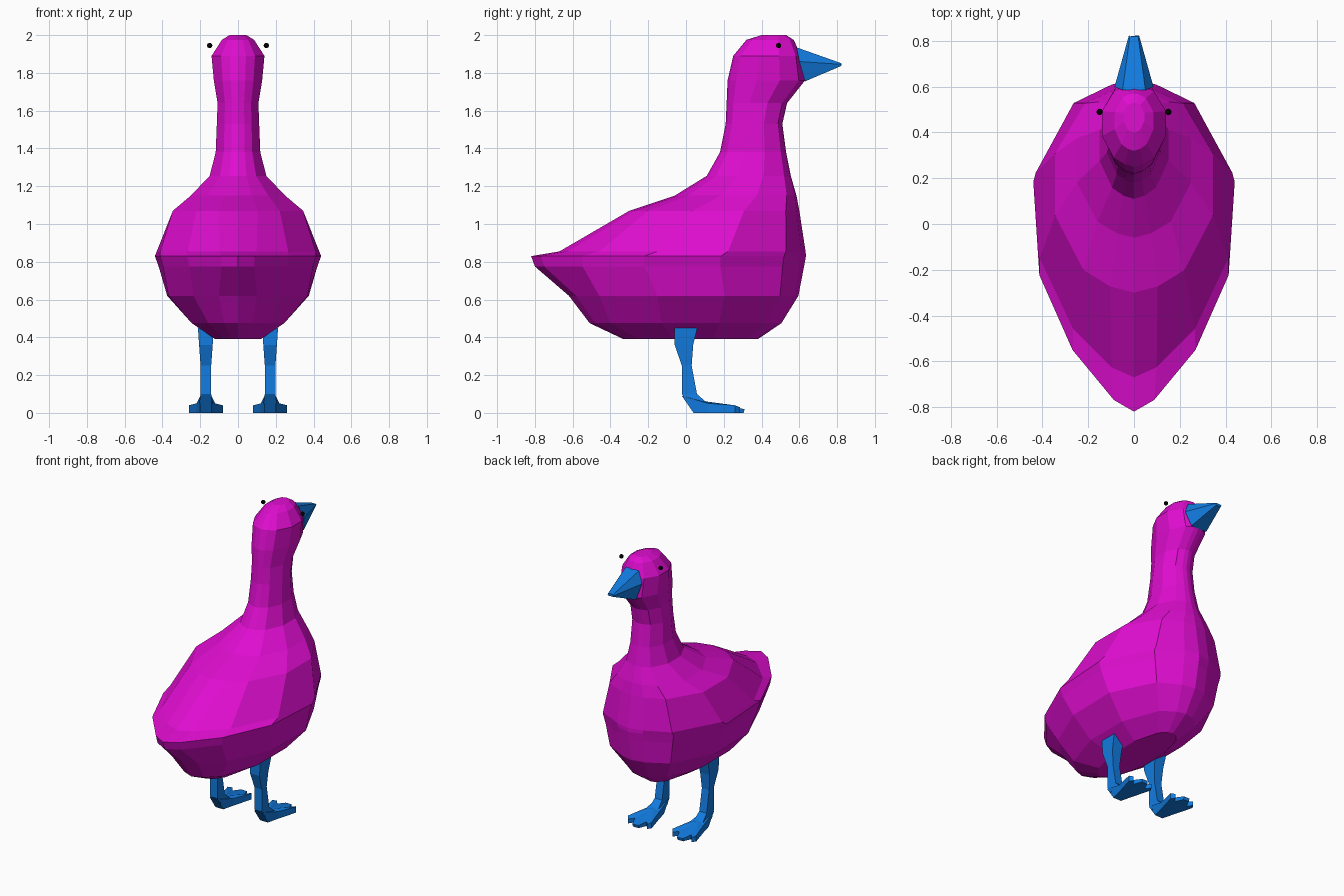
import bpy, bmesh

if "Cube" in bpy.data.objects:
    bpy.data.objects.remove(bpy.data.objects["Cube"])


def material(name, rgb):
    m = bpy.data.materials.new(name)
    m.diffuse_color = (*rgb, 1)
    m.use_nodes = True
    m.node_tree.nodes["Principled BSDF"].inputs["Base Color"].default_value = m.diffuse_color
    return m


MAGENTA = material("magenta", (0.74, 0.004, 0.63))
BLUE = material("blue", (0.006, 0.20, 0.75))
BLACK = material("black", (0.0, 0.0, 0.0))


def make_object(name, bm, mat):
    bmesh.ops.recalc_face_normals(bm, faces=bm.faces)
    mesh = bpy.data.meshes.new(name)
    bm.to_mesh(mesh)
    bm.free()
    mesh.materials.append(mat)
    ob = bpy.data.objects.new(name, mesh)
    bpy.context.collection.objects.link(ob)
    return ob


def skin(bm, rings):
    """Join closed rings of points with quads and cap both ends."""
    rows = [[bm.verts.new(p) for p in r] for r in rings]
    n = len(rows[0])
    for a, b in zip(rows, rows[1:]):
        for i in range(n):
            j = (i + 1) % n
            bm.faces.new((a[i], a[j], b[j], b[i]))
    bm.faces.new(rows[0])
    bm.faces.new(rows[-1])


# Body, neck and head: horizontal slices, half outline from back to front
ROUND = [(0, -1), (.3, -.94), (.64, -.78), (1, -.25), (1, .35), (.62, .84), (.25, .97), (0, 1)]
TAIL = [(0, -1), (.2, -.93), (.61, -.63), (.94, -.18), (1, .38), (.61, .84), (.22, .96), (0, 1)]
# height, back y, front y, half width, blend towards tail outline
SLICES = [
    (.39, -.33, .38, .12, 0),
    (.475, -.51, .505, .245, 0),
    (.62, -.62, .595, .375, .3),
    (.775, -.80, .625, .42, .9),
    (.83, -.82, .635, .44, 1),
    (.855, -.67, .633, .43, .7),
    (1.07, -.30, .60, .345, 0),
    (1.15, -.06, .585, .25, 0),
    (1.255, .11, .555, .15, 0),
    (1.38, .18, .53, .118, 0),
    (1.53, .21, .51, .112, 0),
    (1.64, .215, .535, .108, 0),
    (1.76, .22, .63, .128, 0),
    (1.89, .25, .61, .14, 0),
    (1.975, .32, .57, .085, 0),
    (2.0, .40, .53, .045, 0),
]
rings = []
for z, back, front, hw, t in SLICES:
    mid, half = (back + front) / 2, (front - back) / 2
    side = [((a + (c - a) * t) * hw, mid + (b + (d - b) * t) * half, z)
            for (a, b), (c, d) in zip(ROUND, TAIL)]
    rings.append(side + [(-x, y, h) for x, y, h in side[-2:0:-1]])
bm = bmesh.new()
skin(bm, rings)
make_object("body", bm, MAGENTA)

# Beak: six-sided taper
base = [(.05, .585, 1.935), (.085, .60, 1.86), (.06, .63, 1.755)]
tip = [(.018, .82, 1.852), (.022, .825, 1.845), (.018, .82, 1.836)]
bm = bmesh.new()
skin(bm, [r + [(-x, y, z) for x, y, z in reversed(r)] for r in (base, tip)])
make_object("beak", bm, BLUE)

# Legs: box sections (height, back y, front y, half width)
LEG = [(.45, -.06, .06, .042), (.36, -.06, .038, .036), (.25, -.022, .03, .028),
       (.10, -.022, .058, .028), (.05, .01, .115, .035)]
# Foot outline, right half: x, top y, top z, ground y
FOOT = [(.03, -.022, .09, .04), (.05, .12, .05, .12), (.09, .26, .04, .26),
        (.072, .285, .03, .285), (.045, .25, .03, .25), (.022, .31, .02, .305)]

for side, cx in (("left", -.17), ("right", .17)):
    bm = bmesh.new()
    skin(bm, [[(cx - w, b, z), (cx + w, b, z), (cx + w, f, z), (cx - w, f, z)]
              for z, b, f, w in LEG])
    make_object(side + "_leg", bm, BLUE)

    bm = bmesh.new()
    outline = FOOT + [(-p[0], *p[1:]) for p in reversed(FOOT)]
    top = [bm.verts.new((cx + x, y, z)) for x, y, z, g in outline]
    low = [bm.verts.new((cx + x, g, 0)) for x, y, z, g in outline]
    crown = bm.verts.new((cx, .11, .06))
    bm.faces.new(low)
    for i in range(len(top)):
        j = (i + 1) % len(top)
        bm.faces.new((top[i], top[j], crown))
        bm.faces.new((top[i], low[i], low[j], top[j]))
    make_object(side + "_foot", bm, BLUE)

    # Eye: tiny bead beside the head
    bm = bmesh.new()
    bmesh.ops.create_uvsphere(bm, u_segments=12, v_segments=8, radius=.014)
    bmesh.ops.translate(bm, verts=bm.verts, vec=(.15 if cx > 0 else -.15, .49, 1.945))
    make_object(side + "_eye", bm, BLACK)
